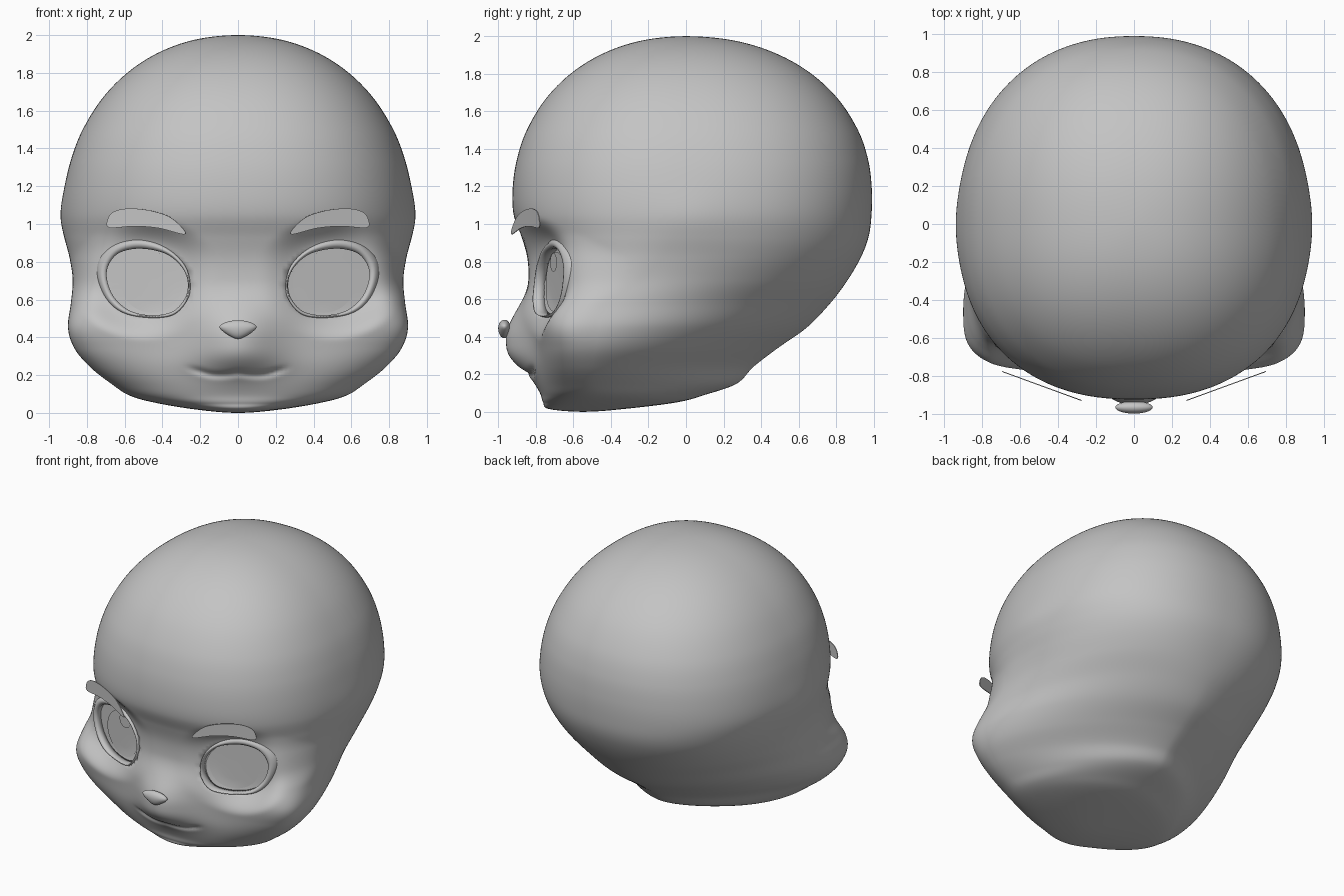
import bpy, bmesh, math
from mathutils import Vector
from mathutils.bvhtree import BVHTree

if "Cube" in bpy.data.objects:
    bpy.data.objects.remove(bpy.data.objects["Cube"])

grey = bpy.data.materials.new("plain grey")
grey.diffuse_color = (0.55, 0.55, 0.55, 1)
grey.use_nodes = True
grey.node_tree.nodes["Principled BSDF"].inputs["Base Color"].default_value = grey.diffuse_color


def catmull(a, b, c, d, t):
    return tuple(0.5 * (2 * q + (r - p) * t + (2 * p - 5 * q + 4 * r - s) * t * t
                        + (3 * q - p - 3 * r + s) * t ** 3) for p, q, r, s in zip(a, b, c, d))


def closed_curve(pts, sub=8):
    n = len(pts)
    return [catmull(pts[i - 1], pts[i], pts[(i + 1) % n], pts[(i + 2) % n], k / sub)
            for i in range(n) for k in range(sub)]


def finish(bm, name, smooth=True, mirror=False):
    me = bpy.data.meshes.new(name)
    bm.to_mesh(me)
    bm.free()
    me.materials.append(grey)
    for p in me.polygons:
        p.use_smooth = smooth
    ob = bpy.data.objects.new(name, me)
    bpy.context.collection.objects.link(ob)
    if mirror:
        ob.modifiers.new("mirror", 'MIRROR').use_clip = False
    return ob


def bridge(bm, a, b):
    n = len(a)
    for i in range(n):
        bm.faces.new((a[i], a[(i + 1) % n], b[(i + 1) % n], b[i]))


def dome(z, zc, size, e=2.12):
    return size * max(0, 1 - (max(0, z - zc) / (2 - zc)) ** e) ** (1 / e)


# Head sections: height, half width, y of widest point, front y, back y, front and back squareness
ROWS = []
for deg in (90, 78, 66, 54, 42, 30, 20, 11):
    z = 1 + math.sin(math.radians(deg))
    ROWS.append((z, dome(z, 1.0, .93), 0, -dome(z, 1.12, .925), dome(z, 1.15, .99), 2.3, 2.22))
ROWS += [
    (1.05, .928, -.01, -.918, .988, 2.3, 2.22),
    (.93, .912, -.05, -.875, .972, 2.3, 2.22),
    (.82, .89, -.12, -.845, .93, 2.3, 2.2),
    (.70, .875, -.24, -.835, .86, 2.4, 2.1),
    (.58, .885, -.39, -.83, .77, 2.8, 1.9),
    (.45, .90, -.45, -.80, .645, 3.6, 1.7),
    (.34, .865, -.47, -.79, .49, 3.2, 1.6),
    (.24, .78, -.49, -.79, .36, 2.6, 1.55),
    (.15, .665, -.49, -.785, .27, 2.2, 1.65),
    (.09, .57, -.46, -.77, .10, 2.2, 1.8),
    (.05, .42, -.46, -.76, -.05, 2.2, 2.0),
    (.015, .20, -.50, -.73, -.33, 2.1, 2.0),
    (.00, 0, -.55, -.55, -.55, 2.1, 2.0),
]


def ghost(p, q):
    # row past a pole, so that the surface rounds over it
    return (q[0],) + tuple(2 * a - b for a, b in zip(p[1:5], q[1:5])) + q[5:]


rows = [ghost(ROWS[0], ROWS[1])] + ROWS + [ghost(ROWS[-1], ROWS[-2])]
SEG, SUB = 240, 9
bm = bmesh.new()
loops = []
for i in range(len(ROWS) - 1):
    for k in range(SUB):
        if i == k == 0:
            continue
        z, w, yc, f, b, nf, nb = catmull(*rows[i:i + 4], k / SUB)
        loop = []
        for j in range(SEG):
            a = 2 * math.pi * j / SEG
            c, s = math.cos(a), math.sin(a)
            n, d = (nb, b - yc) if s > 0 else (nf, yc - f)
            r = (abs(c) ** n + abs(s) ** n) ** (-1 / n)
            loop.append(bm.verts.new((r * w * c, yc + d * r * s, max(z, 0))))
        loops.append(loop)
for a, b in zip(loops, loops[1:]):
    bridge(bm, a, b)
for loop, p in ((loops[0], (0, 0, 2)), (loops[-1], (0, -.55, 0))):
    tip = bm.verts.new(p)
    for j in range(SEG):
        bm.faces.new((loop[j], loop[(j + 1) % SEG], tip))

# Flattened eye areas, muzzle bulge, temple bumps and smiling mouth crease
for v in bm.verts:
    x, y, z = v.co
    v.co.x += math.copysign(.012, x) * math.exp(-((y / .2) ** 2 + ((z - 1.02) / .15) ** 2)) if abs(x) > .5 else 0
    if y < -.3:
        t = max(0, min(1, (1.45 - math.hypot((abs(x) - .49) / .28, (z - .71) / .23)) / .75))
        t = t * t * (3 - 2 * t)
        v.co.y += t * (-.71 + (abs(x) - .48) * .33 - y)
    if y < -.5:
        sz = .155 if z > .36 else .12
        v.co.y -= .167 * math.exp(-.5 * ((x / .165) ** 2 + (abs(z - .36) / sz) ** 2.5))
        line = .21 - .01 * math.sin(min(abs(x) / .2, 1) * math.pi) + 2 * max(0, abs(x) - .12) ** 2 * .7
        fade = max(0, min(1, (.28 - abs(x)) / .08))
        v.co.y += .016 * fade * math.exp(-.5 * ((z - line) / .012) ** 2)
bmesh.ops.recalc_face_normals(bm, faces=bm.faces)
tree = BVHTree.FromBMesh(bm)


def surf(x, z, off=0):
    hit = tree.ray_cast(Vector((x, -2, z)), Vector((0, 1, 0)))[0]
    return Vector((x, hit.y + off, z))


# Eye opening and lid outlines in front view
OPEN = closed_curve([(.265, .68), (.29, .76), (.36, .83), (.45, .862), (.55, .868), (.64, .84), (.69, .77),
                     (.69, .69), (.65, .605), (.57, .54), (.46, .517), (.35, .535), (.285, .60)])
LID = closed_curve([(.252, .675), (.275, .77), (.345, .85), (.44, .90), (.55, .915), (.66, .885), (.735, .81),
                    (.742, .71), (.69, .595), (.60, .527), (.46, .503), (.34, .52), (.27, .595)])
CX, CZ = .475, .69
polar = [(math.atan2(z - CZ, x - CX), math.hypot(x - CX, z - CZ)) for x, z in OPEN]

# Eye sockets pushed into the head
for v in bm.verts:
    x, y, z = abs(v.co.x) - CX, v.co.y, v.co.z - CZ
    if y < -.4 and abs(x) < .26 and abs(z) < .22:
        a = math.atan2(z, x)
        rad = min(polar, key=lambda p: abs(math.remainder(p[0] - a, 2 * math.pi)))[1]
        v.co.y += .06 * max(0, min(1, (1.06 - math.hypot(x, z) / rad) / .06))
finish(bm, "head")

# Eyelids: rounded rim running round each opening
bm = bmesh.new()
section = [(1, .03), (1, -.002), (.65, -.02), (.3, -.02), (0, -.004), (0, .05)]
rings = []
for t, off in section:
    rings.append([bm.verts.new(surf(i[0] + (o[0] - i[0]) * t, i[1] + (o[1] - i[1]) * t, off))
                  for i, o in zip(OPEN, LID)])
for a, b in zip(rings, rings[1:] + rings[:1]):
    bridge(bm, a, b)
bmesh.ops.recalc_face_normals(bm, faces=bm.faces)
finish(bm, "eyelid", mirror=True)


def plate(name, outline, cx, cz, off):
    # curved disc that follows the face
    bm = bmesh.new()
    rings = [[bm.verts.new(surf(cx + (x - cx) * t, cz + (z - cz) * t, off)) for x, z in outline]
             for t in (1, .8, .6, .4, .2)]
    for a, b in zip(rings, rings[1:]):
        bridge(bm, a, b)
    bm.faces.new(rings[-1])
    bm.normal_update()
    bmesh.ops.reverse_faces(bm, faces=[f for f in bm.faces if f.normal.y > 0])
    finish(bm, name, mirror=True)


def ellipse(cx, cz, rx, rz, n=40):
    return [(cx + rx * math.cos(2 * math.pi * i / n), cz + rz * math.sin(2 * math.pi * i / n)) for i in range(n)]


# Eyes, irises and highlights
plate("eyeball", OPEN, CX, CZ, .035)
plate("iris", ellipse(.455, .69, .165, .16), .455, .69, .028)
plate("eye_highlight", ellipse(.43, .795, .055, .05), .43, .795, .021)

# Eyebrows: flat slanted plates
bm = bmesh.new()
brow = closed_curve([(.278, .946), (.42, .978), (.55, .988), (.68, .98), (.692, 1.02), (.66, 1.064),
                     (.58, 1.082), (.46, 1.07), (.35, 1.03)], 5)
face = bm.faces.new([bm.verts.new((x, -.932 + (x - .28) * .365, z)) for x, z in brow])
bm.normal_update()
if face.normal.y > 0:
    face.normal_flip()
ob = finish(bm, "eyebrow", smooth=False, mirror=True)
ob.modifiers.new("thickness", 'SOLIDIFY').thickness = .005

# Nose: rounded triangle, wide at the top
bm = bmesh.new()
bmesh.ops.create_uvsphere(bm, u_segments=32, v_segments=20, radius=1)
for v in bm.verts:
    x, y, z = v.co
    v.co = (x * .095 * (1 + .3 * min(z, .3)) * (1 if z > 0 else 1 + .25 * z),
            -.967 + .033 * y, .445 + (.045 if z > 0 else .053) * z)
finish(bm, "nose")
